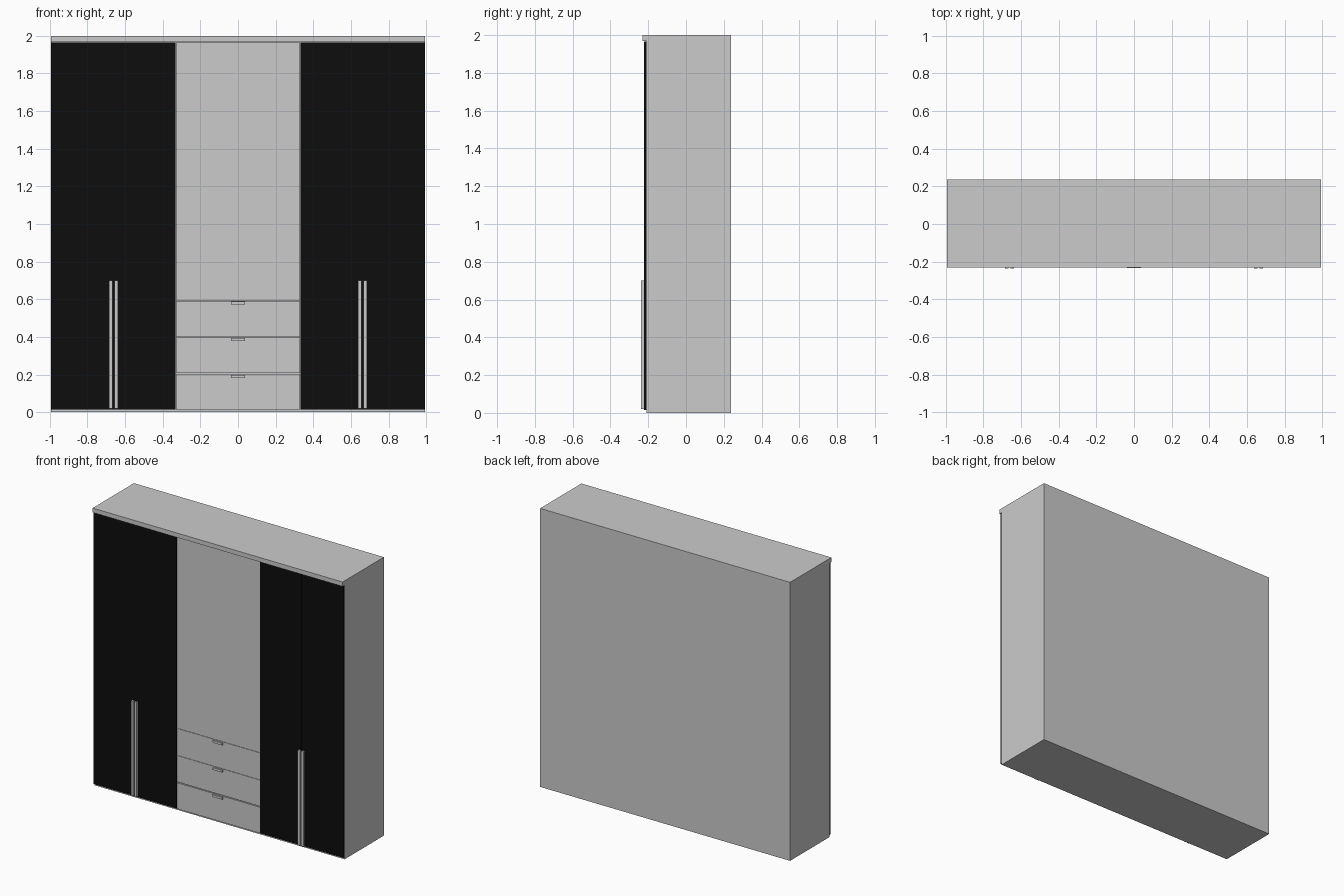
import bpy

if "Cube" in bpy.data.objects:
    bpy.data.objects.remove(bpy.data.objects["Cube"])

black = bpy.data.materials.new("black_gloss")
black.diffuse_color = (0.004, 0.004, 0.004, 1)
black.use_nodes = True
black.node_tree.nodes["Principled BSDF"].inputs["Base Color"].default_value = black.diffuse_color


def box(name, x, y, z, mat=None):
    """Box from (min, max) ranges on each axis."""
    bpy.ops.mesh.primitive_cube_add(size=1, location=[(a + b) / 2 for a, b in (x, y, z)])
    ob = bpy.context.object
    ob.name = name
    ob.scale = [b - a for a, b in (x, y, z)]
    bpy.ops.object.transform_apply(location=False, rotation=False, scale=True)
    if mat:
        ob.data.materials.append(mat)
    return ob


W = 0.993                    # half width
BACK, FACE = 0.237, -0.208   # carcass depth
DOOR = -0.222                # front plane of doors
third = W / 3
gap = 0.001

# Carcass and top cornice
box("carcass", (-W, W), (FACE, BACK), (0, 2))
box("cornice", (-W, W), (-0.231, FACE), (1.968, 2))

# Black side doors with paired long handles
for side, s in (("left", -1), ("right", 1)):
    mid = s * 2 * third
    for n, d in (("a", -1), ("b", 1)):
        x = sorted((mid + d * gap / 2, mid + d * (third - gap / 2)))
        box(f"{side}_door_{n}", x, (DOOR, FACE - 0.001), (0.015, 1.965), black)
        x = sorted((mid + d * 0.005, mid + d * 0.023))
        box(f"{side}_door_handle_{n}", x, (-0.237, DOOR), (0.02, 0.70))

# Centre door above the drawers
cx = (-third + gap, third - gap)
box("centre_door", cx, (DOOR, FACE - 0.001), (0.594, 1.965))

# Three drawers with small handles near their top edges
tops = (0.202, 0.397, 0.592)
bottom = 0.015
for i, top in enumerate(tops):
    box(f"drawer_{i + 1}", cx, (DOOR, FACE - 0.001), (bottom, top))
    box(f"drawer_handle_{i + 1}", (-0.037, 0.037), (-0.234, DOOR), (top - 0.02, top - 0.003 - 0.001))
    bottom = top + (0.006 if i == 0 else 0.002)
